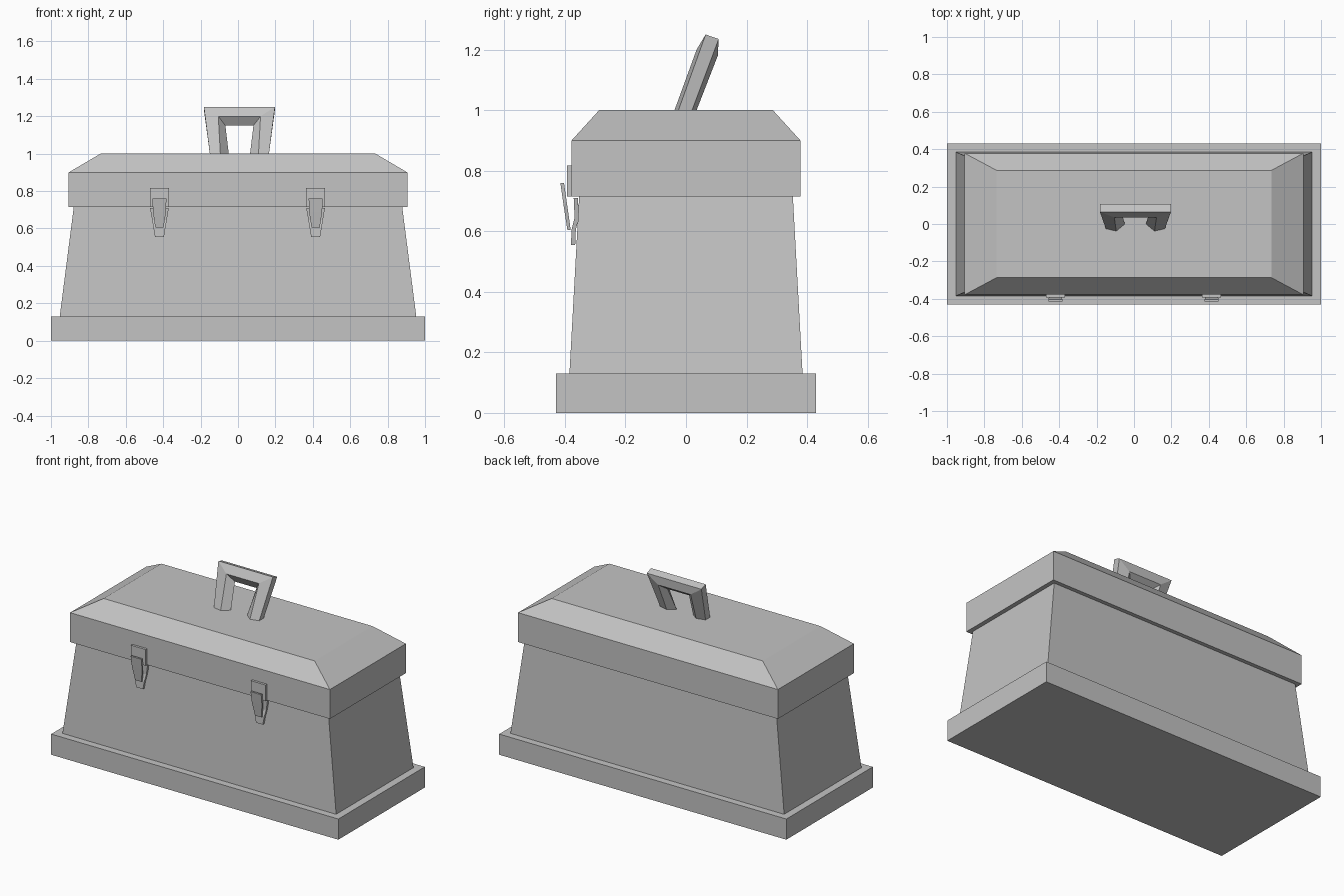
import bpy
import bmesh

cube = bpy.data.objects.get("Cube")
if cube:
    bpy.data.objects.remove(cube, do_unlink=True)

grey = bpy.data.materials.new("plain_grey")
grey.use_nodes = True
COLOUR = (0.55, 0.55, 0.55, 1)
grey.diffuse_color = COLOUR
grey.node_tree.nodes["Principled BSDF"].inputs["Base Color"].default_value = COLOUR


def loft(name, rings):
    """Skin a stack of matching point rings and cap both ends."""
    bm = bmesh.new()
    loops = [[bm.verts.new(p) for p in ring] for ring in rings]
    for a, b in zip(loops, loops[1:]):
        for i in range(len(a)):
            j = (i + 1) % len(a)
            bm.faces.new((a[i], a[j], b[j], b[i]))
    bm.faces.new(loops[0])
    bm.faces.new(loops[-1])
    bmesh.ops.recalc_face_normals(bm, faces=bm.faces)
    mesh = bpy.data.meshes.new(name)
    bm.to_mesh(mesh)
    bm.free()
    mesh.materials.append(grey)
    obj = bpy.data.objects.new(name, mesh)
    bpy.context.collection.objects.link(obj)
    return obj


def rect(hx, hy, z):
    return [(-hx, -hy, z), (hx, -hy, z), (hx, hy, z), (-hx, hy, z)]


def strap(name, cx, sections):
    """Thin plate from (half width, front y, back y, z) sections."""
    return loft(name, [[(cx - w, f, z), (cx + w, f, z), (cx + w, b, z), (cx - w, b, z)]
                       for w, f, b, z in sections])


# Box: plinth, tapering body, chamfered lid
loft("base_plinth", [rect(1, 0.43, 0), rect(1, 0.43, 0.13)])
loft("body", [rect(0.953, 0.385, 0.13), rect(0.878, 0.353, 0.715)])
loft("lid", [rect(0.905, 0.378, 0.715), rect(0.905, 0.378, 0.9), rect(0.735, 0.287, 1)])

# Handle: five-sided bar bent into a leaning arch
foot = [(0.158, -0.025), (0.102, -0.038), (0.057, 0), (0.102, 0.035), (0.158, 0.02)]
corner = [(0.19, 0.065, 1.25), (0.113, 0.035, 1.2), (0.075, 0.066, 1.15),
          (0.113, 0.105, 1.18), (0.19, 0.108, 1.235)]
CX = 0.0075
loft("handle", [[(CX - x, y, 1) for x, y in foot],
                [(CX - x, y, z) for x, y, z in corner],
                [(CX + x, y, z) for x, y, z in corner],
                [(CX + x, y, 1) for x, y in foot]])

# Pair of latches on the front
for side, cx in (("right", -0.42), ("left", 0.415)):
    strap(side + "_latch_plate", cx, [(0.051, -0.393, -0.376, 0.715),
                                      (0.051, -0.393, -0.376, 0.817)])
    strap(side + "_latch_catch", cx, [(0.024, -0.38, -0.366, 0.555),
                                      (0.032, -0.378, -0.364, 0.605),
                                      (0.039, -0.368, -0.354, 0.645),
                                      (0.05, -0.371, -0.357, 0.71)])
    strap(side + "_latch_lever", cx, [(0.022, -0.392, -0.381, 0.605),
                                      (0.035, -0.405, -0.393, 0.69),
                                      (0.037, -0.415, -0.403, 0.76)])
